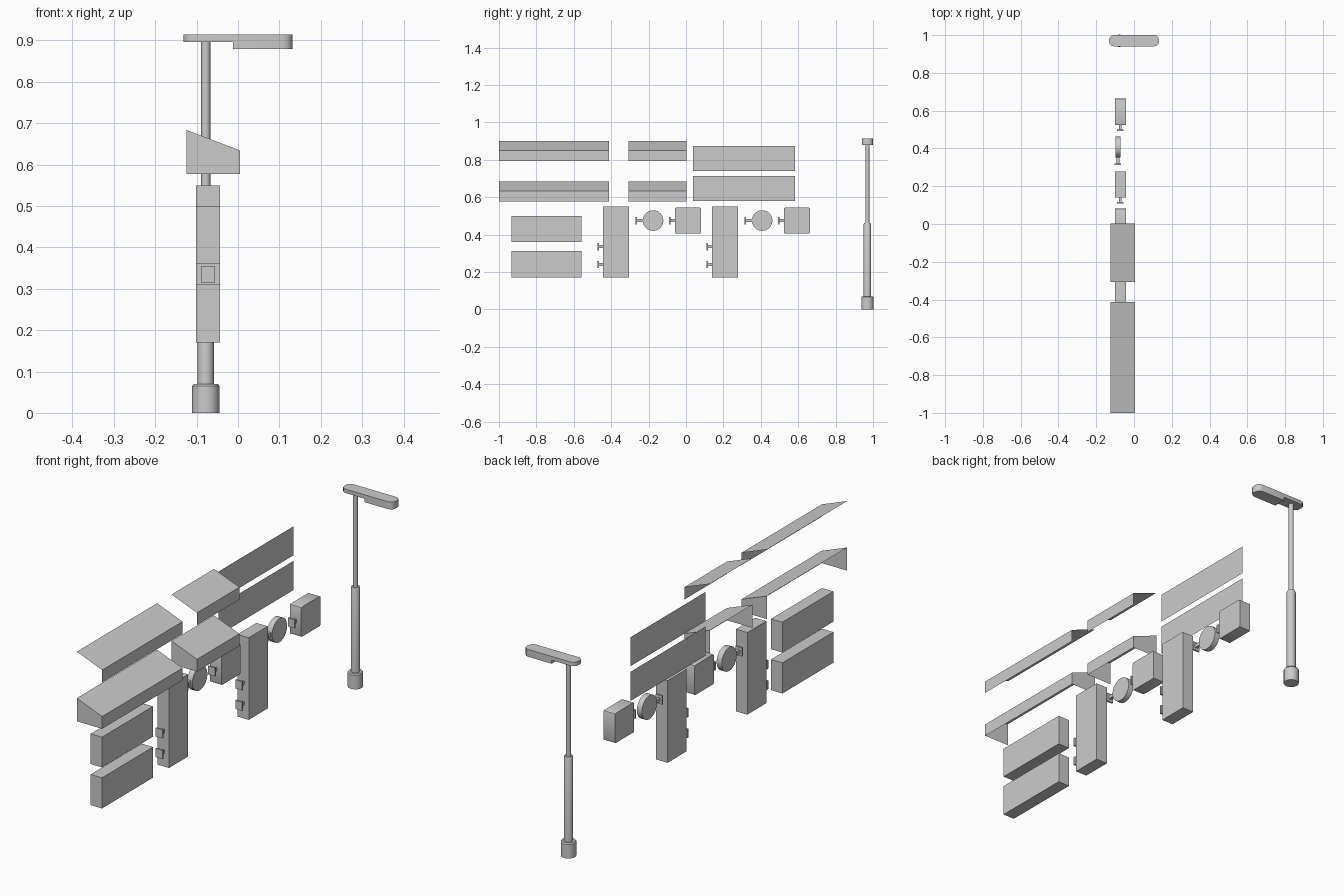
import bpy, bmesh
from math import sin, cos, pi

if "Cube" in bpy.data.objects:
    bpy.data.objects.remove(bpy.data.objects["Cube"])


def make(name, verts, faces, smooth=False):
    me = bpy.data.meshes.new(name)
    me.from_pydata(verts, [], faces)
    ob = bpy.data.objects.new(name, me)
    bpy.context.collection.objects.link(ob)
    if smooth:
        bpy.context.view_layer.objects.active = ob
        ob.select_set(True)
        bpy.ops.object.shade_smooth_by_angle(angle=0.6)
        ob.select_set(False)
    return ob


def prism(name, outline, lo, hi, place, smooth=False):
    """Closed extrusion of a 2D outline; place(a, b, h) gives the 3D point."""
    n = len(outline)
    verts = [place(a, b, h) for h in (lo, hi) for a, b in outline]
    faces = [tuple(range(n))[::-1], tuple(range(n, 2 * n))]
    faces += [(i, (i + 1) % n, (i + 1) % n + n, i + n) for i in range(n)]
    ob = make(name, verts, faces, smooth)
    bm = bmesh.new()
    bm.from_mesh(ob.data)
    bmesh.ops.recalc_face_normals(bm, faces=bm.faces)
    bm.to_mesh(ob.data)
    bm.free()
    return ob


def along_x(a, b, h): return (h, a, b)
def along_z(a, b, h): return (a, b, h)


def box(name, x, y, z):
    return prism(name, [(y[0], z[0]), (y[1], z[0]), (y[1], z[1]), (y[0], z[1])],
                 x[0], x[1], along_x)


def rounded(a0, a1, b0, b1, r, seg, round_left=True):
    pts = []
    for cx, cy, start in ((a1 - r, b1 - r, 0), (a0 + r, b1 - r, 1),
                          (a0 + r, b0 + r, 2), (a1 - r, b0 + r, 3)):
        if start in (1, 2) and not round_left:
            pts.append((a0, b1 if start == 1 else b0))
            continue
        for i in range(seg + 1):
            t = (start + i / seg) * pi / 2
            pts.append((cx + r * cos(t), cy + r * sin(t)))
    return pts


def bracket(name, x, y_end, y_join, z):
    box(name + "_plate", (x - .017, x + .017), (y_end, y_end + .008), (z - .02, z + .02))
    box(name + "_stem", (x - .007, x + .007), (y_end + .007, y_join), (z - .008, z + .008))


X0, X1, XM = -.101, -.043, -.0725

# Wide wall signs
for name, z in (("lower", (.17, .312)), ("upper", (.36, .5))):
    box(f"wide_sign_{name}", (X0, X1), (-.933, -.56), z)

# Two sets of hanging signs: tall box, disc and small square box
for k, dy in enumerate((0, .583)):
    box(f"tall_sign_{k}", (X0, X1), (-.443 + dy, -.304 + dy), (.17, .55))
    for j, z in enumerate((.24, .335)):
        bracket(f"tall_sign_bracket_{k}{j}", XM, -.474 + dy, -.44 + dy, z)

    ring = [(-.176 + dy + .055 * cos(i * pi / 16), .475 + .055 * sin(i * pi / 16))
            for i in range(32)]
    prism(f"round_sign_{k}", ring, -.098, -.072, along_x, True)
    bracket(f"round_sign_bracket_{k}", -.085, -.271 + dy, -.225 + dy, .475)

    prism(f"square_sign_{k}", rounded(-.06 + dy, .081 + dy, .406, .544, .007, 2),
          X0, X1, along_x, True)
    bracket(f"square_sign_bracket_{k}", XM, -.09 + dy, -.055 + dy, .475)

# Awnings: thin sheets; the lower row has side pieces, the upper row is open
for row, dz in (("lower", 0), ("upper", .215)):
    for size, (ya, yb) in (("long", (-1, -.413)), ("short", (-.307, .003))):
        prof = [(-.125, .684), (.005, .634), (.005, .577), (-.125, .577)]
        v = [(x, y, z + dz) for y in (ya, yb) for x, z in prof]
        f = [(0, 1, 5, 4), (1, 2, 6, 5)]
        if row == "lower":
            f += [(3, 2, 1, 0), (4, 5, 6, 7)]
        else:
            v = [p for i, p in enumerate(v) if i % 4 != 3]
            f = [(0, 1, 4, 3), (1, 2, 5, 4)]
        make(f"awning_{row}_{size}", v, f)

# Flat banner panels
for name, (za, zb) in (("lower", (.579, .714)), ("upper", (.74, .874))):
    x, ya, yb = -.125, .037, .584
    make(f"banner_{name}", [(x, ya, za), (x, yb, za), (x, yb, zb), (x, ya, zb)], [(0, 1, 2, 3)])

# Street lamp pole, turned from a profile
N, px, py = 16, -.078, .97
prof = [(.033, 0), (.033, .065), (.029, .07), (.02, .07), (.02, .455),
        (.017, .462), (.011, .462), (.011, .9)]
verts = [(px + r * cos(2 * pi * i / N), py + r * sin(2 * pi * i / N), z)
         for r, z in prof for i in range(N)]
faces = [(j * N + i, j * N + (i + 1) % N, (j + 1) * N + (i + 1) % N, (j + 1) * N + i)
         for j in range(len(prof) - 1) for i in range(N)]
faces.append(tuple(range(N))[::-1])
make("lamp_pole", verts, faces, True)

# Street lamp head and its light housing
prism("lamp_head", rounded(-.132, .132, .941, 1, .024, 3), .896, .914, along_z, True)
prism("lamp_housing", rounded(-.012, .132, .941, 1, .024, 3, False), .88, .897, along_z, True)
